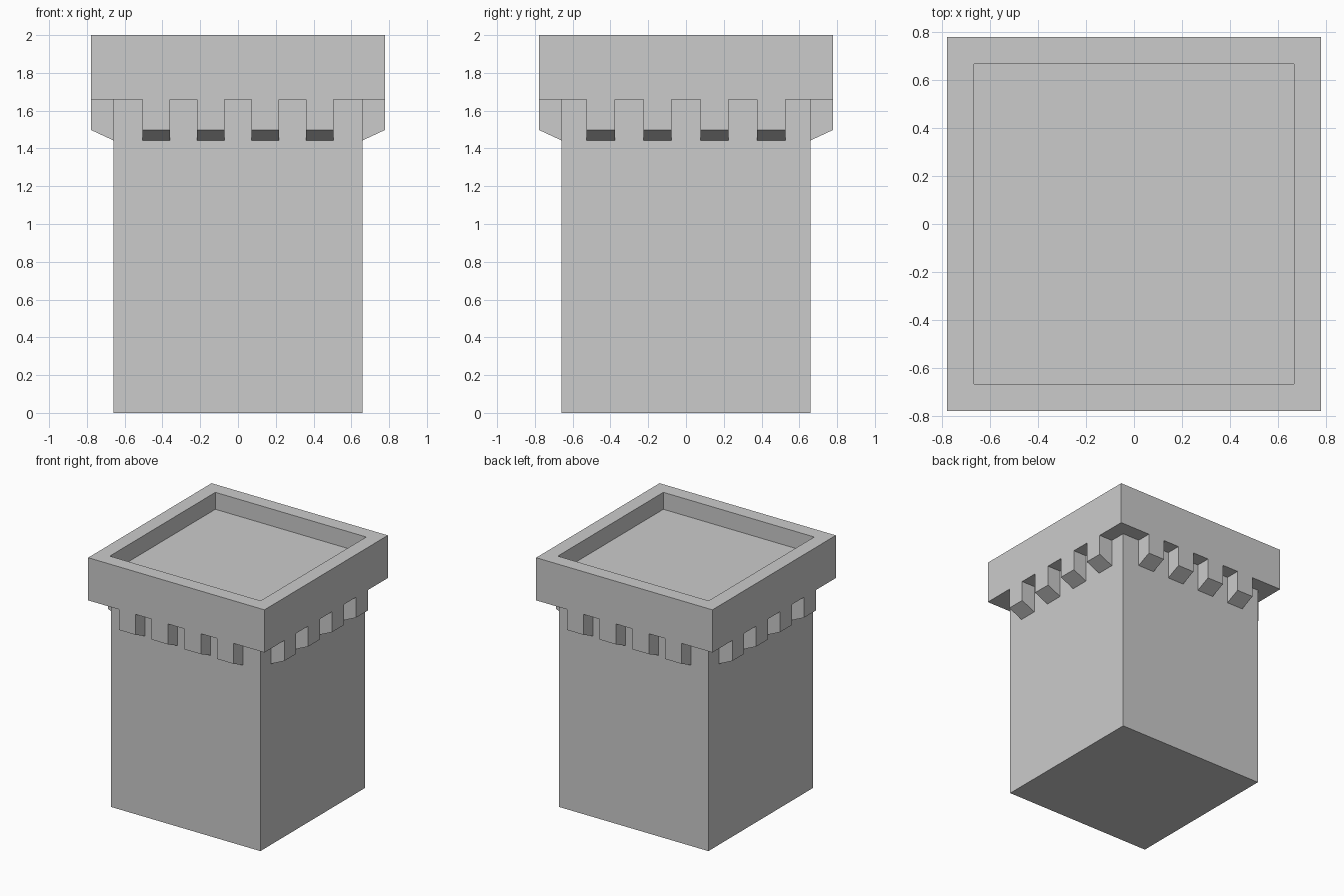
import bpy, bmesh
from mathutils import Matrix
from math import radians

if "Cube" in bpy.data.objects:
    bpy.data.objects.remove(bpy.data.objects["Cube"])

SHAFT, RIM, WELL = 0.658, 0.777, 0.665   # half widths
LEDGE, TOP, FLOOR = 1.66, 2.0, 1.865     # heights


def finish(name, bm):
    bmesh.ops.recalc_face_normals(bm, faces=bm.faces)
    mesh = bpy.data.meshes.new(name)
    bm.to_mesh(mesh)
    bm.free()
    obj = bpy.data.objects.new(name, mesh)
    bpy.context.collection.objects.link(obj)
    return obj


def square_stack(name, profile):
    """Closed solid from stacked square rings given as (half width, z)."""
    bm = bmesh.new()
    rings = [[bm.verts.new((sx * h, sy * h, z))
              for sx, sy in ((-1, -1), (1, -1), (1, 1), (-1, 1))]
             for h, z in profile]
    for a, b in zip(rings, rings[1:]):
        for i in range(4):
            j = (i + 1) % 4
            bm.faces.new((a[i], a[j], b[j], b[i]))
    bm.faces.new(rings[0][::-1])
    bm.faces.new(rings[-1])
    return finish(name, bm)


def corbel_row(name, centres, width, angle):
    """Row of slanted-bottom brackets on the front, turned to its side."""
    profile = [(-SHAFT, 1.442), (-RIM, 1.497), (-RIM, LEDGE), (-SHAFT, LEDGE)]
    bm = bmesh.new()
    for c in centres:
        left = [bm.verts.new((c - width / 2, y, z)) for y, z in profile]
        right = [bm.verts.new((c + width / 2, y, z)) for y, z in profile]
        bm.faces.new(left)
        bm.faces.new(right[::-1])
        for i in range(4):
            j = (i + 1) % 4
            bm.faces.new((left[i], right[i], right[j], left[j]))
    bm.transform(Matrix.Rotation(radians(angle), 4, 'Z'))
    return finish(name, bm)


# Square shaft
square_stack("tower_shaft", [(SHAFT, 0), (SHAFT, LEDGE)])

# Overhanging parapet with a sunken roof deck
square_stack("parapet", [(RIM, LEDGE), (RIM, TOP), (WELL, TOP), (WELL, FLOOR)])

# Four corbels under the parapet on each side
for side, angle in (("front", 0), ("right", 90), ("back", 180), ("left", 270)):
    step, width = (0.289, 0.145) if side in ("front", "back") else (0.301, 0.15)
    corbel_row(f"{side}_corbels", [(i - 1.5) * step for i in range(4)], width, angle)
